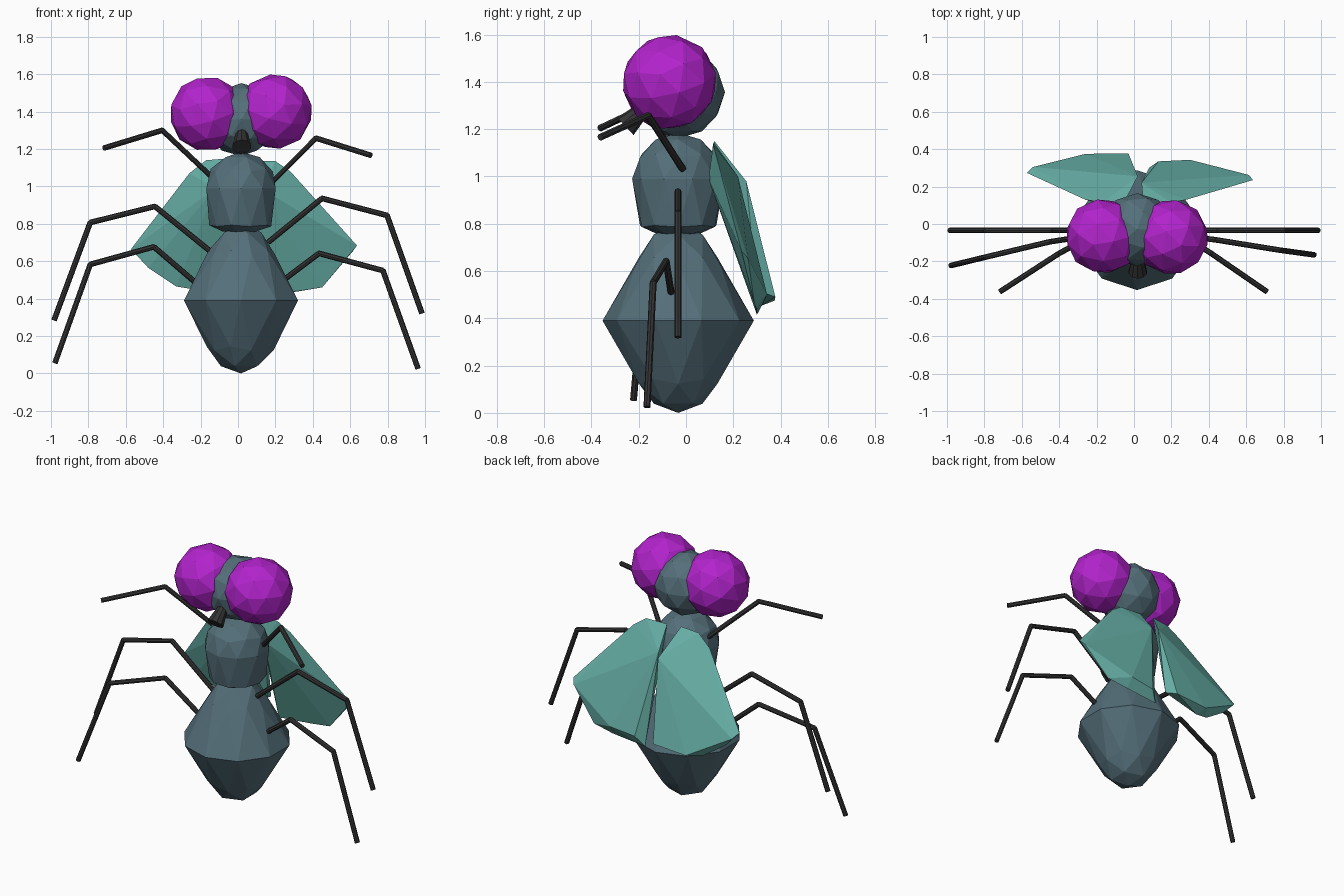
import bpy, bmesh
from mathutils import Vector, Euler

if "Cube" in bpy.data.objects:
    bpy.data.objects.remove(bpy.data.objects["Cube"])


def material(name, rgb):
    m = bpy.data.materials.new(name)
    m.diffuse_color = (*rgb, 1)
    m.use_nodes = True
    m.node_tree.nodes["Principled BSDF"].inputs["Base Color"].default_value = m.diffuse_color
    return m


SLATE = material("slate body", (0.09, 0.16, 0.195))
MAGENTA = material("magenta eyes", (0.45, 0.017, 0.61))
TEAL = material("teal wings", (0.14, 0.45, 0.40))
DARK = material("dark limbs", (0.034, 0.034, 0.034))


def finish(name, bm, mat):
    bmesh.ops.recalc_face_normals(bm, faces=bm.faces)
    me = bpy.data.meshes.new(name)
    bm.to_mesh(me)
    bm.free()
    me.materials.append(mat)
    ob = bpy.data.objects.new(name, me)
    bpy.context.collection.objects.link(ob)
    return ob


def ball(name, mat, centre, r, rot=(0, 0, 0)):
    bm = bmesh.new()
    bmesh.ops.create_icosphere(bm, subdivisions=2, radius=r)
    bmesh.ops.rotate(bm, verts=bm.verts, matrix=Euler(rot).to_matrix())
    bmesh.ops.translate(bm, verts=bm.verts, vec=centre)
    return finish(name, bm, mat)


def split_ball(name, mat, centre, r, lower, waist, upper):
    """Icosphere whose lower and upper caps (centre z, height) are pulled
    apart, with its equator at waist (z, radius)."""
    bm = bmesh.new()
    bmesh.ops.create_icosphere(bm, subdivisions=2, radius=1)
    for v in bm.verts:
        x, y, z = v.co
        if abs(z) < 0.05:
            rr, nz = waist[1], waist[0]
        else:
            c, h = upper if z > 0 else lower
            rr, nz = r, c + h * z
        v.co = (centre[0] + x * rr, centre[1] + y * rr, nz)
    return finish(name, bm, mat)


def hull(name, mat, pts):
    bm = bmesh.new()
    for p in pts:
        bm.verts.new(p)
    res = bmesh.ops.convex_hull(bm, input=bm.verts)
    loose = [g for g in res["geom_interior"] if isinstance(g, bmesh.types.BMVert)]
    if loose:
        bmesh.ops.delete(bm, geom=loose, context='VERTS')
    return finish(name, bm, mat)


def rod(bm, a, b, r1, r2, sides=8):
    a, b = Vector(a), Vector(b)
    new = bmesh.ops.create_cone(bm, cap_ends=True, segments=sides, radius1=r1,
                                radius2=r2, depth=(b - a).length)["verts"]
    rot = (b - a).to_track_quat('Z', 'Y').to_matrix()
    bmesh.ops.rotate(bm, verts=new, matrix=rot)
    bmesh.ops.translate(bm, verts=new, vec=(a + b) / 2)


# Body: abdomen, thorax, head
AXIS = (0.016, -0.033)
split_ball("abdomen", SLATE, AXIS, 0.205, (0.26, 0.26), (0.39, 0.32), (0.5, 0.3))
split_ball("thorax", SLATE, AXIS, 0.19, (0.83, 0.083), (0.99, 0.195), (0.995, 0.19))
ball("head", SLATE, (0.017, -0.03, 1.357), 0.195)

# Eyes
ball("left_eye", MAGENTA, (-0.165, -0.065, 1.388), 0.202, (0.2, -0.3, 0.1))
ball("right_eye", MAGENTA, (0.198, -0.07, 1.4), 0.202, (0.2, 0.3, -0.1))

# Mouth: cone flaring outwards
bm = bmesh.new()
rod(bm, (0.02, -0.17, 1.295), (0.02, -0.257, 1.212), 0.028, 0.051, 10)
finish("mouth", bm, DARK)

# Legs: paths from body to foot
LEGS = {
    "front_left_leg": [(-0.14, -0.013, 1.05), (-0.405, -0.16, 1.30), (-0.717, -0.362, 1.205)],
    "front_right_leg": [(0.19, -0.013, 1.03), (0.417, -0.16, 1.258), (0.711, -0.362, 1.166)],
    "middle_left_leg": [(-0.15, -0.034, 0.655), (-0.444, -0.034, 0.893),
                        (-0.79, -0.034, 0.807), (-0.984, -0.034, 0.283)],
    "middle_right_leg": [(0.16, -0.034, 0.70), (0.449, -0.034, 0.936),
                         (0.797, -0.034, 0.845), (0.984, -0.034, 0.32)],
    "back_left_leg": [(-0.22, -0.06, 0.48), (-0.45, -0.095, 0.677),
                      (-0.79, -0.176, 0.583), (-0.979, -0.222, 0.055)],
    "back_right_leg": [(0.255, -0.063, 0.508), (0.433, -0.084, 0.642),
                       (0.775, -0.139, 0.55), (0.963, -0.165, 0.025)],
}
for name, path in LEGS.items():
    bm = bmesh.new()
    for a, b in zip(path, path[1:]):
        rod(bm, a, b, 0.015, 0.015)
    for p in path[1:-1]:  # knees
        k = bmesh.ops.create_icosphere(bm, subdivisions=1, radius=0.015)["verts"]
        bmesh.ops.translate(bm, verts=k, vec=p)
    finish(name, bm, DARK)

# Wings: faceted solid fans
hull("right_wing", TEAL, [
    (0.05, 0.12, 1.14), (0.20, 0.115, 1.135), (0.28, 0.13, 1.08), (0.12, 0.095, 0.99),
    (0.04, 0.22, 1.0), (0.636, 0.235, 0.684), (0.615, 0.262, 0.655), (0.45, 0.29, 0.46),
    (0.31, 0.30, 0.437), (0.08, 0.30, 0.415), (0.30, 0.343, 0.50), (0.13, 0.335, 0.48)])
hull("left_wing", TEAL, [
    (-0.05, 0.12, 1.15), (-0.17, 0.115, 1.14), (-0.26, 0.13, 1.07), (-0.12, 0.095, 0.99),
    (0.02, 0.255, 0.98), (-0.572, 0.273, 0.665), (-0.54, 0.305, 0.63), (-0.48, 0.28, 0.565),
    (-0.33, 0.30, 0.465), (-0.24, 0.31, 0.45), (-0.26, 0.375, 0.475), (-0.03, 0.378, 0.49),
    (0.0, 0.30, 0.52)])
